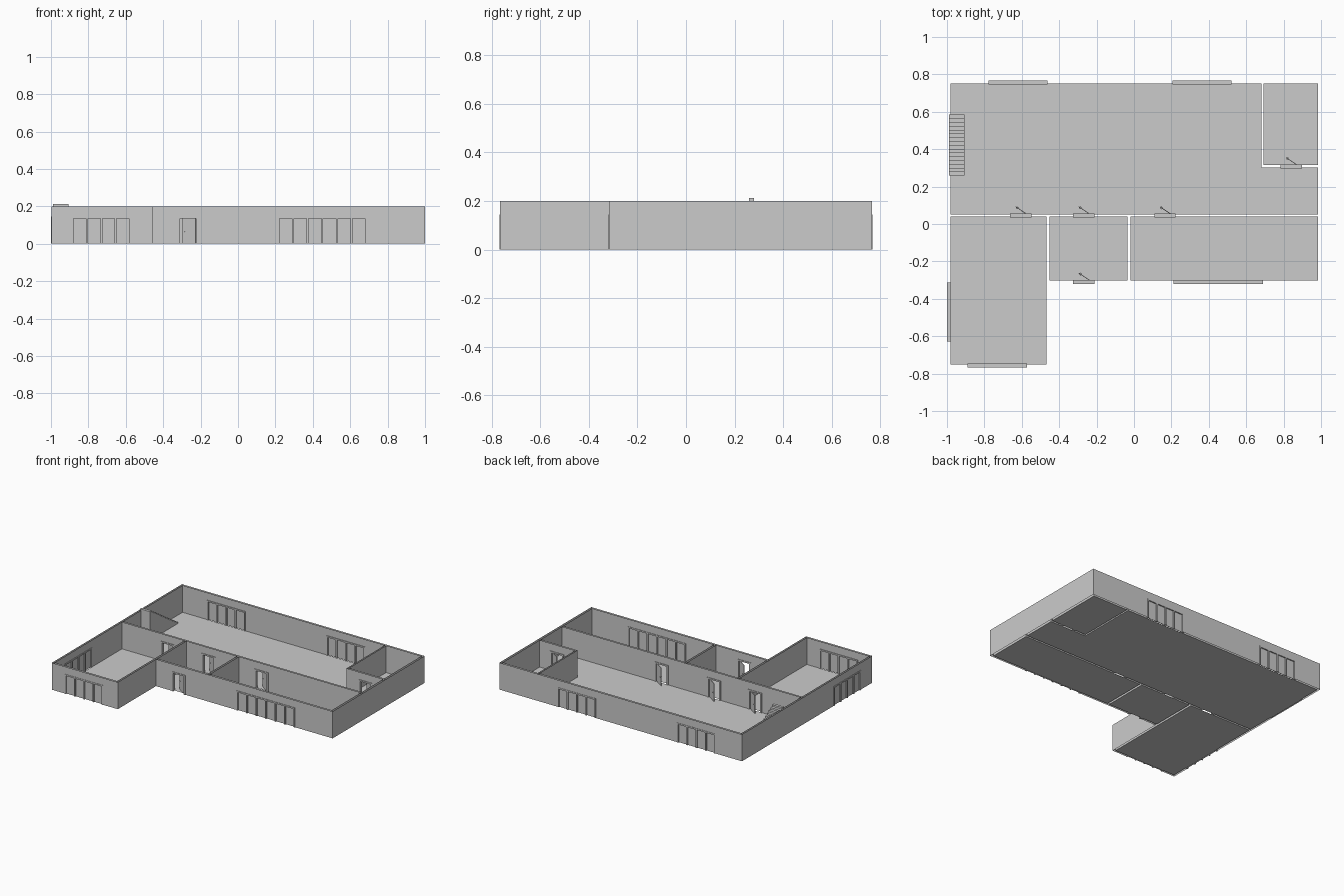
import bpy, bmesh, math
from mathutils import Matrix, Vector

if "Cube" in bpy.data.objects:
    bpy.data.objects.remove(bpy.data.objects["Cube"])

H, TOP, DOOR_W, BAR, DEPTH = 0.2, 0.145, 0.114, 0.0105, 0.0215

# outlines, counter-clockwise
OUTER = [(-0.996, -0.765), (-0.4535, -0.765), (-0.4535, -0.316), (1.0, -0.316), (1.0, 0.765), (-0.996, 0.765)]


def rect(x0, x1, y0, y1):
    return [(x0, y0), (x1, y0), (x1, y1), (x0, y1)]


ROOMS = {
    "hall": [(-0.982, 0.052), (0.983, 0.052), (0.983, 0.302), (0.682, 0.302), (0.682, 0.751), (-0.982, 0.751)],
    "corner_room": rect(0.693, 0.983, 0.315, 0.751),
    "wing_room": rect(-0.982, -0.468, -0.751, 0.039),
    "lobby": rect(-0.452, -0.035, -0.302, 0.039),
    "side_room": rect(-0.019, 0.983, -0.302, 0.039),
}

# openings: wall direction axis, wall centre line, start, end, pane count
WINDOWS = [
    (0, 0.757, -0.779, -0.463, 4), (0, 0.757, 0.205, 0.521, 4),
    (0, -0.757, -0.889, -0.573, 4), (0, -0.309, 0.211, 0.690, 6),
    (1, -0.989, -0.629, -0.313, 4),
]
DOORS = [(0, y, c - DOOR_W / 2, c + DOOR_W / 2, 1) for c, y in
         [(-0.605, 0.0455), (-0.268, 0.0455), (0.166, 0.0455), (-0.268, -0.309), (0.84, 0.3085)]]


def finish(bm, name):
    mesh = bpy.data.meshes.new(name)
    bm.to_mesh(mesh)
    bm.free()
    ob = bpy.data.objects.new(name, mesh)
    bpy.context.collection.objects.link(ob)
    return ob


def box(bm, lo, hi, mat=Matrix()):
    lo, hi = Vector(lo), Vector(hi)
    bmesh.ops.create_cube(bm, size=1, matrix=mat @ Matrix.Translation((lo + hi) / 2)
                          @ Matrix.Diagonal((*(hi - lo), 1)))


def wall_sheets(name, outline, inward):
    """Upright wall skins along an outline, left open where doors and windows sit."""
    bm = bmesh.new()
    for p, q in zip(outline, outline[1:] + outline[:1]):
        ax = 0 if abs(p[1] - q[1]) < 1e-6 else 1
        level, lo, hi = p[1 - ax], min(p[ax], q[ax]), max(p[ax], q[ax])
        cuts = sorted((o[2], o[3]) for o in WINDOWS + DOORS
                      if o[0] == ax and abs(o[1] - level) < 0.012 and o[2] >= lo and o[3] <= hi)
        pieces, at = [], lo
        for s, e in cuts:
            pieces += [(at, s, 0), (s, e, TOP)]
            at = e
        pieces.append((at, hi, 0))
        flip = (p[ax] > q[ax]) != inward
        for s, e, z in pieces:
            co = [(s, z), (e, z), (e, H), (s, H)]
            if flip:
                co.reverse()
            bm.faces.new([bm.verts.new((u, level, w) if ax == 0 else (level, u, w)) for u, w in co])
    finish(bm, name)


def place(o):
    """Local x runs along the wall from the opening's start."""
    if o[0] == 0:
        return Matrix.Translation((o[2], o[1], 0))
    return Matrix.Translation((o[1], o[2], 0)) @ Matrix.Rotation(math.pi / 2, 4, 'Z')


def frame(o, name, bar):
    bm, m, d = bmesh.new(), place(o), DEPTH / 2
    width, n = o[3] - o[2], o[4]
    step = (width - bar) / n
    for i in range(n + 1):
        box(bm, (i * step, -d, 0), (i * step + bar, d, TOP - BAR), m)
    box(bm, (0, -d, TOP - BAR), (width, d, TOP), m)
    finish(bm, name)


# outer shell, room walls and floors
wall_sheets("outer_wall", OUTER, False)
for name, outline in ROOMS.items():
    wall_sheets(name + "_wall", outline, True)
    bm = bmesh.new()
    bm.faces.new([bm.verts.new((x, y, 0)) for x, y in outline])
    finish(bm, name + "_floor")

# windows: frame and glass
for i, o in enumerate(WINDOWS):
    frame(o, f"window_frame_{i}", BAR)
    bm = bmesh.new()
    box(bm, (BAR / 2, -0.002, 0), (o[3] - o[2] - BAR / 2, 0.002, TOP - BAR / 2), place(o))
    finish(bm, f"window_glass_{i}")

# doors: frame and half-open leaf with handles
for i, o in enumerate(DOORS):
    frame(o, f"door_frame_{i}", 0.014)
    m = Matrix.Translation((o[3] - 0.015, o[1], 0)) @ Matrix.Rotation(math.radians(-34), 4, 'Z')
    bm = bmesh.new()
    box(bm, (-0.084, -0.002, 0.001), (0, 0.002, TOP - BAR), m)
    box(bm, (-0.079, -0.006, 0.062), (-0.068, 0.006, 0.066), m)
    finish(bm, f"door_leaf_{i}")

# staircase rising towards the front along the left wall
STEPS, Y0, Y1, TOP_Z = 16, 0.585, 0.26, 0.212
run, rise = (Y1 - Y0) / STEPS, TOP_Z / STEPS
profile = [(Y0, 0)]
for i in range(STEPS):
    profile += [(Y0 + i * run, (i + 1) * rise), (Y0 + (i + 1) * run, (i + 1) * rise)]
profile.append((Y1, 0))
bm = bmesh.new()
face = bm.faces.new([bm.verts.new((-0.988, y, z)) for y, z in profile])
ext = bmesh.ops.extrude_face_region(bm, geom=[face])
bmesh.ops.translate(bm, vec=(0.083, 0, 0), verts=[v for v in ext["geom"] if isinstance(v, bmesh.types.BMVert)])
bmesh.ops.recalc_face_normals(bm, faces=bm.faces)
finish(bm, "staircase")
